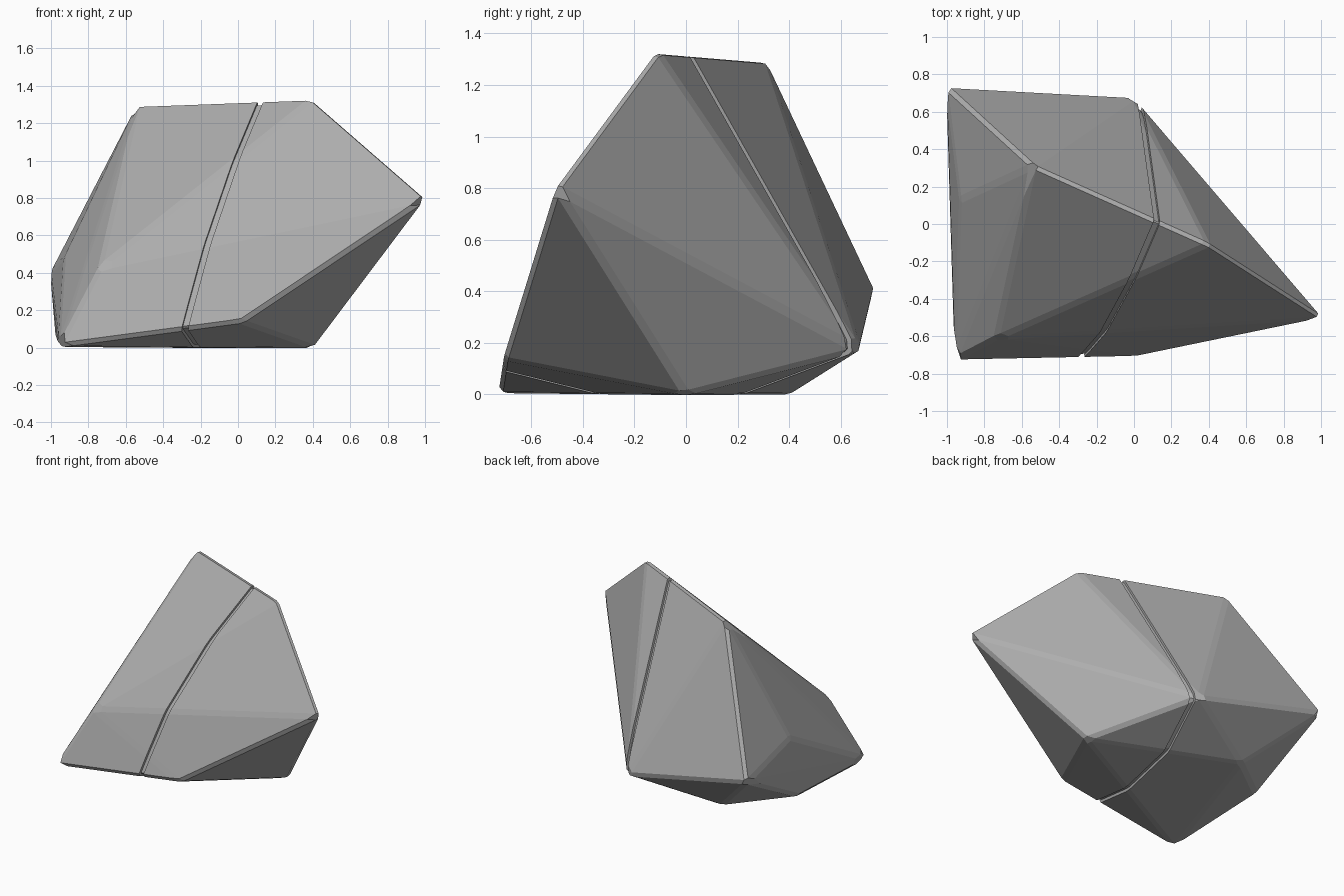
import bpy, bmesh, math
from mathutils import Vector

if "Cube" in bpy.data.objects:
    bpy.data.objects.remove(bpy.data.objects["Cube"])

stone = bpy.data.materials.new("grey_stone")
stone.diffuse_color = (0.42, 0.42, 0.42, 1)
stone.use_nodes = True
stone.node_tree.nodes["Principled BSDF"].inputs["Base Color"].default_value = stone.diffuse_color

# Corner points of the boulder
CORNERS = [
    (-0.54, 0.31, 1.30), (0.40, -0.11, 1.335), (1.015, -0.505, 0.80),
    (-1.005, 0.735, 0.40), (-0.96, -0.73, 0.005), (0.0, 0.68, 0.17),
    (0.02, -0.71, 0.135), (0.41, 0.0, -0.003), (-0.58, 0.41, 0.0),
    (-0.74, -0.615, 0.43), (-0.93, 0.13, 0.48), (-0.975, 0.09, 0.05),
]
# Plane of the crack
CRACK_POINT = Vector((0.12, 0.01, 1.31))
CRACK_NORMAL = Vector((-1.558, 0.344, 0.316)).normalized()
HALF_GAP = 0.016


def boulder_mesh(shrink=0.0):
    """Chamfered convex stone, optionally moved inward along its normals."""
    bm = bmesh.new()
    for co in CORNERS:
        bm.verts.new(co)
    hull = bmesh.ops.convex_hull(bm, input=bm.verts[:])
    loose = [v for v in bm.verts if not v.link_faces]
    bmesh.ops.delete(bm, geom=loose, context='VERTS')
    bmesh.ops.recalc_face_normals(bm, faces=bm.faces[:])
    bmesh.ops.dissolve_limit(bm, angle_limit=math.radians(1.5),
                             verts=bm.verts[:], edges=bm.edges[:])
    bmesh.ops.bevel(bm, geom=bm.edges[:], offset=0.02, offset_type='OFFSET',
                    segments=1, profile=0.5, affect='EDGES', clamp_overlap=True)
    bm.normal_update()
    if shrink:
        moves = [(v, v.normal.copy()) for v in bm.verts]
        for v, n in moves:
            v.co -= n * shrink
    return bm


def cut(bm, offset, keep_positive):
    """Slice along the crack direction and cap the opening."""
    bmesh.ops.bisect_plane(
        bm, geom=bm.verts[:] + bm.edges[:] + bm.faces[:], dist=1e-5,
        plane_co=CRACK_POINT + CRACK_NORMAL * offset, plane_no=CRACK_NORMAL,
        clear_inner=keep_positive, clear_outer=not keep_positive)
    rim = [e for e in bm.edges if e.is_boundary]
    bmesh.ops.holes_fill(bm, edges=rim, sides=0)
    bmesh.ops.recalc_face_normals(bm, faces=bm.faces[:])


def add_object(name, bm):
    mesh = bpy.data.meshes.new(name)
    bm.to_mesh(mesh)
    bm.free()
    mesh.materials.append(stone)
    obj = bpy.data.objects.new(name, mesh)
    bpy.context.collection.objects.link(obj)
    return obj


# Two halves of the stone on each side of the crack
for name, offset, positive in (("left_half", HALF_GAP, True),
                               ("right_half", -HALF_GAP, False)):
    part = boulder_mesh()
    cut(part, offset, positive)
    add_object(name, part)

# Recessed floor of the crack
core = boulder_mesh(shrink=0.018)
cut(core, -HALF_GAP, True)
cut(core, HALF_GAP, False)
add_object("crack_floor", core)
